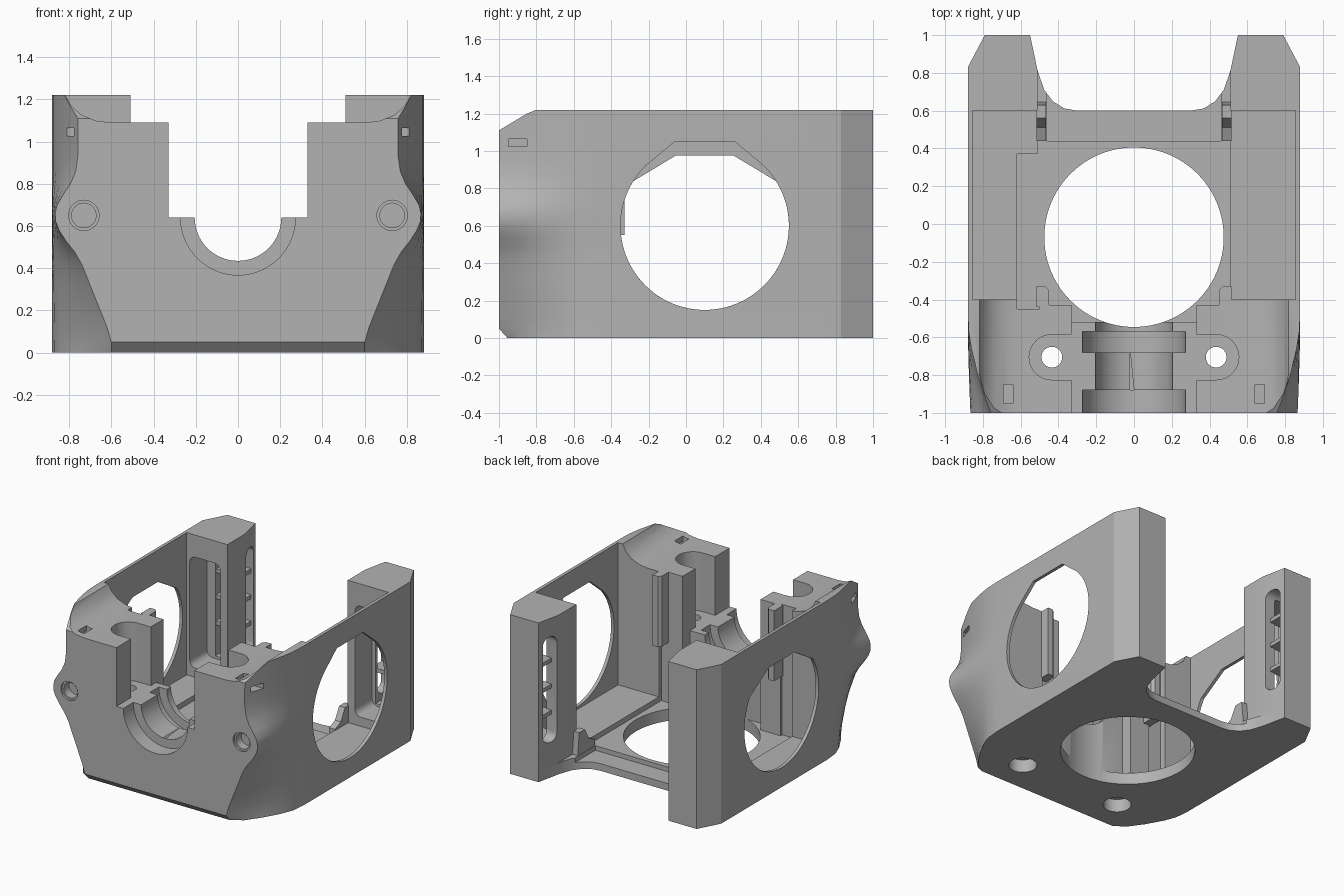
import bpy, bmesh, math

cube = bpy.data.objects.get("Cube")
if cube:
    bpy.data.objects.remove(cube, do_unlink=True)

grey = bpy.data.materials.new("plain grey")
grey.use_nodes = True
grey.diffuse_color = (0.45, 0.45, 0.45, 1)
grey.node_tree.nodes["Principled BSDF"].inputs["Base Color"].default_value = (0.45, 0.45, 0.45, 1)


def make(name, bm):
    bmesh.ops.recalc_face_normals(bm, faces=bm.faces)
    mesh = bpy.data.meshes.new(name)
    bm.to_mesh(mesh)
    bm.free()
    mesh.materials.append(grey)
    ob = bpy.data.objects.new(name, mesh)
    bpy.context.collection.objects.link(ob)
    return ob


def loft(name, rings):
    bm = bmesh.new()
    rows = [[bm.verts.new(p) for p in ring] for ring in rings]
    n = len(rows[0])
    for a, b in zip(rows, rows[1:]):
        for i in range(n):
            j = (i + 1) % n
            bm.faces.new((a[i], a[j], b[j], b[i]))
    bm.faces.new(rows[0][::-1])
    bm.faces.new(rows[-1])
    return make(name, bm)


def prism(name, pts, axis, lo, hi):
    place = {"x": lambda u, v, w: (w, u, v),
             "y": lambda u, v, w: (u, w, v),
             "z": lambda u, v, w: (u, v, w)}[axis]
    return loft(name, [[place(u, v, w) for u, v in pts] for w in (lo, hi)])


def arc(cx, cy, r, start, end, n):
    return [(cx + r * math.cos(math.radians(start + (end - start) * i / n)),
             cy + r * math.sin(math.radians(start + (end - start) * i / n)))
            for i in range(n + 1)]


def rounded(x0, x1, y0, y1, r):
    return (arc(x1 - r, y1 - r, r, 0, 90, 5) + arc(x0 + r, y1 - r, r, 90, 180, 5)
            + arc(x0 + r, y0 + r, r, 180, 270, 5) + arc(x1 - r, y0 + r, r, 270, 360, 5))


cutters = []


def cut_prism(pts, axis, lo, hi):
    ob = prism("cutter", pts, axis, lo, hi)
    ob.hide_render = True
    cutters.append(ob)


def cut_box(x0, x1, y0, y1, z0, z1=1.5):
    cut_prism([(x0, y0), (x1, y0), (x1, y1), (x0, y1)], "z", z0, z1)


def cut_round(cx, cy, r, axis, lo, hi, n=64):
    cut_prism(arc(cx, cy, r, 0, 360, n)[:-1], axis, lo, hi)


# Outer body: stacked outlines, with the front corner swelling round the screws
corner = [(0, .6), (.05, .6), (.12, .62), (.22, .66), (.32, .70), (.42, .74), (.48, .775),
          (.53, .815), (.58, .847), (.62, .863), (.66, .866), (.70, .857), (.75, .827),
          (.80, .793), (.86, .768), (.94, .757), (1.04, .757), (1.22, .76)]


def outline(z, xf):
    front = -.955 if z == 0 else -1
    half = [(xf, front)]
    half += [(xf + (.88 - xf) * t, y) for t, y in ((.3, -.9), (.58, -.79), (.84, -.66), (.96, -.57))]
    half += [(.88, -.46), (.88, .83), (.79, 1), (.55, 1), (.51, .81),
             (.475, .71), (.43, .65), (.37, .612), (.3, .6)]
    return [(x, y, z) for x, y in half] + [(-x, y, z) for x, y in reversed(half)]


body = loft("main_body", [outline(z, xf) for z, xf in corner])

# Open middle, rear gap and recessed rear bar
cut_box(-.51, .51, -.43, 1.1, .09)
cut_box(-.46, .46, .44, .7, .055)
cut_box(-.33, .33, -.52, -.4, .09)
cut_box(-.62, -.5, -.45, .37, .09)
cut_round(0, -.07, .475, "z", -.1, .6, 96)

# Barrel seat in the front block
cut_box(-.33, .33, -1.1, -.4, .64)
cut_round(0, .64, .205, "y", -1.1, -.4)
for y0, y1 in ((-1.1, -.88), (-.68, -.57)):
    cut_round(0, .64, .272, "y", y0, y1)

# Lowered top of the front block, curving up to the side walls
cut_prism([(-.82, 1.225), (-.79, 1.17), (-.74, 1.125), (-.67, 1.098), (-.6, 1.09),
           (.6, 1.09), (.67, 1.098), (.74, 1.125), (.79, 1.17), (.82, 1.225),
           (.82, 1.5), (-.82, 1.5)], "y", -1.1, -.39)
cut_prism([(-1.1, 1.055), (-1, 1.11), (-.85, 1.2), (-.79, 1.225), (-.79, 1.5), (-1.1, 1.5)],
          "x", -1, 1)

for s in (-1, 1):
    def side_box(a, b, *rest):
        cut_box(min(s * a, s * b), max(s * a, s * b), *rest)

    # Side bay behind the thin wall
    side_box(.505, .855, -.4, .6, .13)
    # Large flat-topped side opening
    top, angle, flat = (1.05, 45, .16) if s > 0 else (.975, 32, .155)
    ring = arc(.1, .6, .45, 180 - angle, 360 + angle, 64)
    cut_prism(ring + [(.1 + flat, top), (.1 - flat, top)], "x", s * .8, s * 1)
    # Clamp bolt hole, its top pocket and its underside counterbore
    cut_round(s * .435, -.705, .055, "z", -.1, 1.5, 32)
    cut_round(s * .435, -.705, .1, "z", -.1, .1, 32)
    pocket = [(.2, -.825)] + arc(.435, -.705, .12, -90, 90, 20) + [(.2, -.585)]
    cut_prism([(s * x, y) for x, y in pocket], "z", .64, 1.5)
    # Front screw recess
    cut_round(s * .73, .65, .072, "y", -1.1, -.985, 32)
    cut_round(s * .73, .65, .058, "y", -1.1, -.92, 32)
    # Tie slot through the upper corner
    side_box(.64, .95, -.95, -.85, 1.025, 1.065)
    side_box(.64, .69, -.95, -.85, 1.03)
    # Hollow rear column and the slot in its inner face
    hollow = rounded(.57, .83, .2, 1.05, .05)
    cut_prism([(s * x, z) for x, z in hollow], "y", .5, .81)
    side_box(.6, .76, .78, .965, .22, 1.05)
    cut_prism(rounded(.83, .96, .27, 1.08, .06), "x", s * .45, s * .65)

# Apply all cuts
bpy.context.view_layer.objects.active = body
for cutter in cutters:
    mod = body.modifiers.new("cut", "BOOLEAN")
    mod.operation = "DIFFERENCE"
    mod.solver = "EXACT"
    mod.object = cutter
    bpy.ops.object.modifier_apply(modifier=mod.name)
for cutter in cutters:
    bpy.data.objects.remove(cutter, do_unlink=True)

# Prongs behind the front block, rear gussets and slot bars
for s, side in ((1, "left"), (-1, "right")):
    prong = [(.45, -.44), (.515, -.44), (.515, -.33), (.47, -.33), (.45, -.35)]
    prism(side + "_prong", [(s * x, y) for x, y in prong], "z", .55, 1.09)
    gusset = [(.44, .05), (.44, .14), (.51, .17), (.56, .26), (.63, .26), (.65, .05)]
    prism(side + "_gusset", gusset, "x", s * .465, s * .515)
    for k in range(3):
        z = .47 + k * .2
        bar = [(.82, z - .015), (.97, z - .015), (.97, z + .015), (.82, z + .015)]
        prism(f"{side}_slot_bar_{k + 1}", bar, "x", s * .56, s * .77)

# Smooth the swollen corners and round cuts, keeping edges sharp
bpy.ops.object.select_all(action="DESELECT")
body.select_set(True)
bpy.context.view_layer.objects.active = body
bpy.ops.object.shade_smooth_by_angle(angle=math.radians(24))
